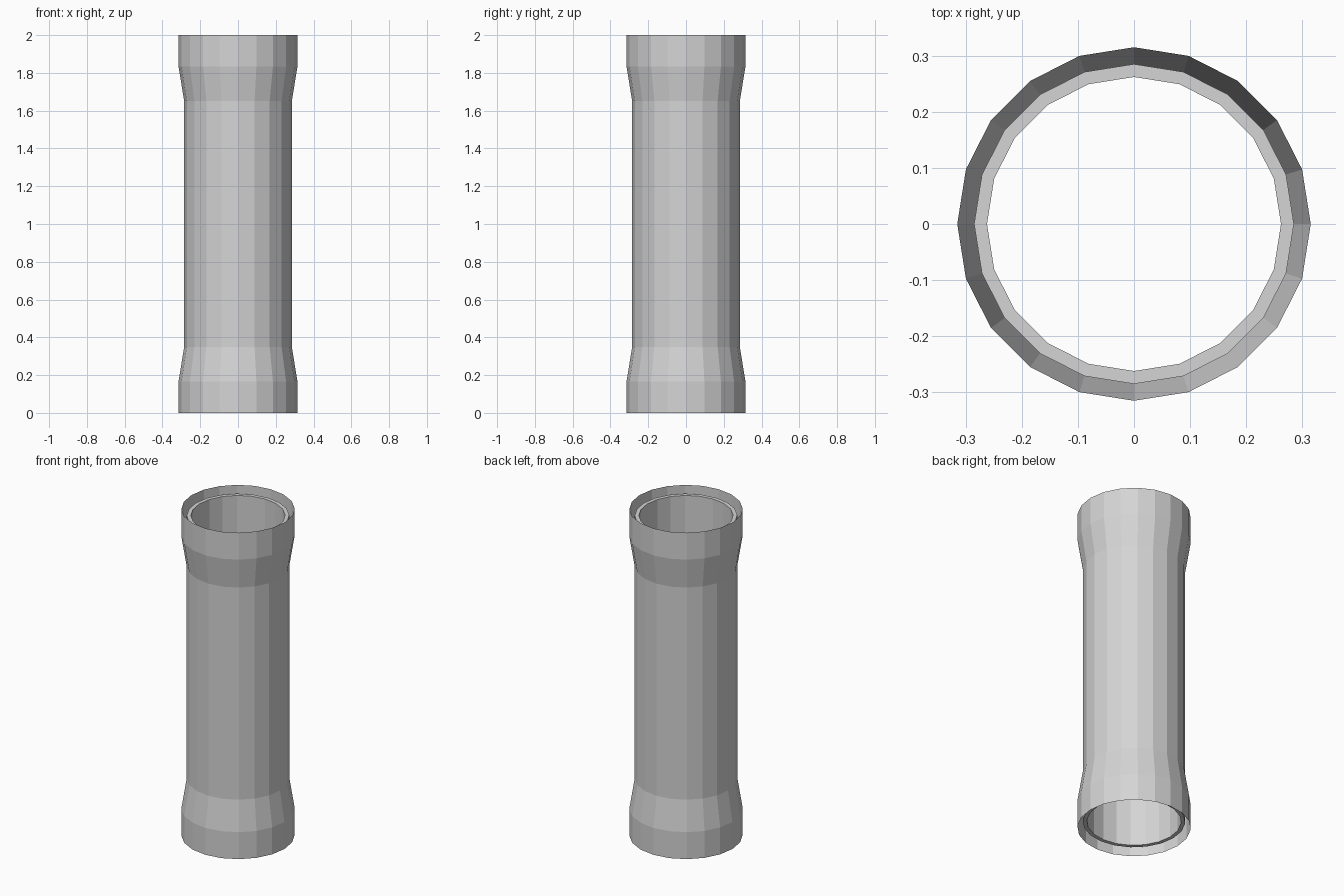
import bpy
import bmesh
from math import cos, sin, tau

SIDES = 20

cube = bpy.data.objects.get("Cube")
if cube:
    bpy.data.objects.remove(cube, do_unlink=True)

grey = bpy.data.materials.new("light_grey")
grey.use_nodes = True
colour = (0.66, 0.66, 0.66, 1)
grey.diffuse_color = colour
grey.node_tree.nodes["Principled BSDF"].inputs["Base Color"].default_value = colour


def lathe(name, profile, closed=False):
    """Spin (radius, height) points around z into a flat-faced surface."""
    bm = bmesh.new()
    rings = [[bm.verts.new((r * cos(tau * i / SIDES), r * sin(tau * i / SIDES), z))
              for i in range(SIDES)] for r, z in profile]
    pairs = list(zip(rings, rings[1:]))
    if closed:
        pairs.append((rings[-1], rings[0]))
    for low, high in pairs:
        for i in range(SIDES):
            j = (i + 1) % SIDES
            bm.faces.new((low[i], low[j], high[j], high[i]))
    mesh = bpy.data.meshes.new(name)
    bm.to_mesh(mesh)
    bm.free()
    mesh.materials.append(grey)
    obj = bpy.data.objects.new(name, mesh)
    bpy.context.collection.objects.link(obj)
    return obj


# Thick straight pipe, its ends set just inside the collars
lathe("inner_pipe", [(0.285, 0.04), (0.285, 1.96), (0.262, 1.96), (0.262, 0.04)], closed=True)

# Thin flared collars, open at the ends
lathe("bottom_collar", [(0.315, 0), (0.315, 0.165), (0.285, 0.35)])
lathe("top_collar", [(0.285, 1.65), (0.315, 1.835), (0.315, 2)])
